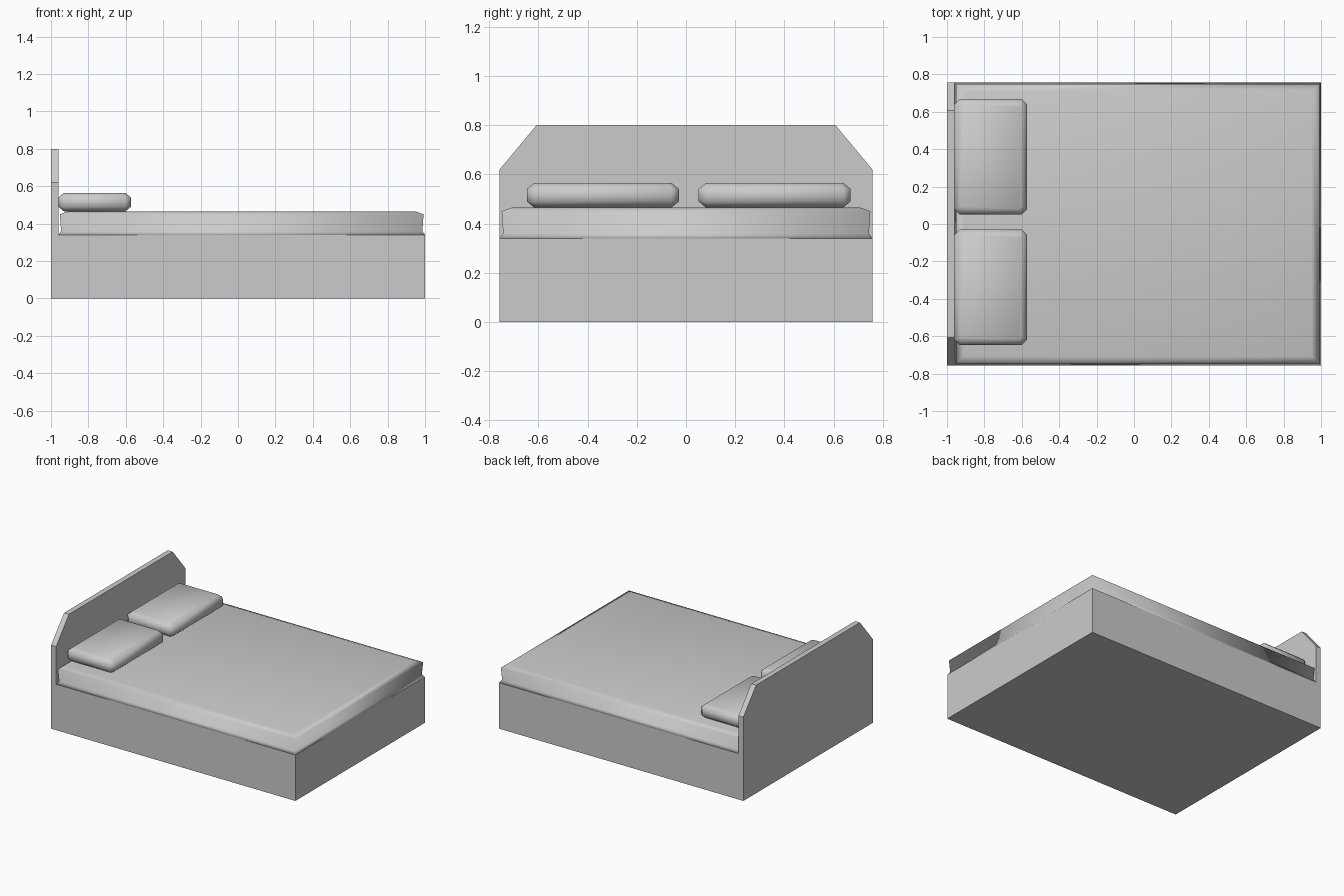
import bpy
import bmesh

cube = bpy.data.objects.get("Cube")
if cube:
    bpy.data.objects.remove(cube, do_unlink=True)

grey = bpy.data.materials.new("plain grey")
grey.use_nodes = True
GREY = (0.6, 0.6, 0.6, 1)
grey.diffuse_color = GREY
grey.node_tree.nodes["Principled BSDF"].inputs["Base Color"].default_value = GREY


def loft(name, rings, smooth):
    """Join equal-length rings of points and cap both ends."""
    bm = bmesh.new()
    loops = [[bm.verts.new(p) for p in ring] for ring in rings]
    n = len(loops[0])
    for a, b in zip(loops, loops[1:]):
        for i in range(n):
            j = (i + 1) % n
            bm.faces.new((a[i], a[j], b[j], b[i]))
    bm.faces.new(loops[0][::-1])
    bm.faces.new(loops[-1])
    bmesh.ops.recalc_face_normals(bm, faces=bm.faces)
    for f in bm.faces:
        f.smooth = smooth
    mesh = bpy.data.meshes.new(name)
    bm.to_mesh(mesh)
    bm.free()
    mesh.materials.append(grey)
    obj = bpy.data.objects.new(name, mesh)
    bpy.context.collection.objects.link(obj)
    return obj


def plan(x0, x1, y0, y1, z, inset=0, cut=0):
    """Horizontal rectangle, inset on all sides, with optional cut corners."""
    x0, x1, y0, y1 = x0 + inset, x1 - inset, y0 + inset, y1 - inset
    if not cut:
        return [(x0, y0, z), (x1, y0, z), (x1, y1, z), (x0, y1, z)]
    return [(x0 + cut, y0, z), (x1 - cut, y0, z), (x1, y0 + cut, z), (x1, y1 - cut, z),
            (x1 - cut, y1, z), (x0 + cut, y1, z), (x0, y1 - cut, z), (x0, y0 + cut, z)]


HALF = 0.757
BOARD = -0.96     # inner face of the headboard
DECK = 0.34       # top of the base

# Solid base
loft("base", [plan(BOARD, 1, -HALF, HALF, z) for z in (0, DECK)], False)

# Headboard with clipped top corners
outline = [(-HALF, 0), (HALF, 0), (HALF, 0.62), (0.607, 0.8), (-0.607, 0.8), (-HALF, 0.62)]
loft("headboard", [[(x, y, z) for y, z in outline] for x in (-1, BOARD)], False)

# Mattress, pinched at the bottom and rounded at the top
profile = [(0, DECK), (0.014, 0.36), (0.008, 0.45), (0.05, 0.465)]
loft("mattress", [plan(BOARD, 1, -HALF, HALF, z, i) for i, z in profile], True)

# Pair of soft pillows
profile = [(0.03, 0.465), (0, 0.49), (0, 0.54), (0.03, 0.565)]
for name, y in (("left_pillow", 0.36), ("right_pillow", -0.338)):
    rings = [plan(BOARD, -0.573, y - 0.309, y + 0.309, z, i, 0.028 - i * 0.5)
             for i, z in profile]
    loft(name, rings, True)
